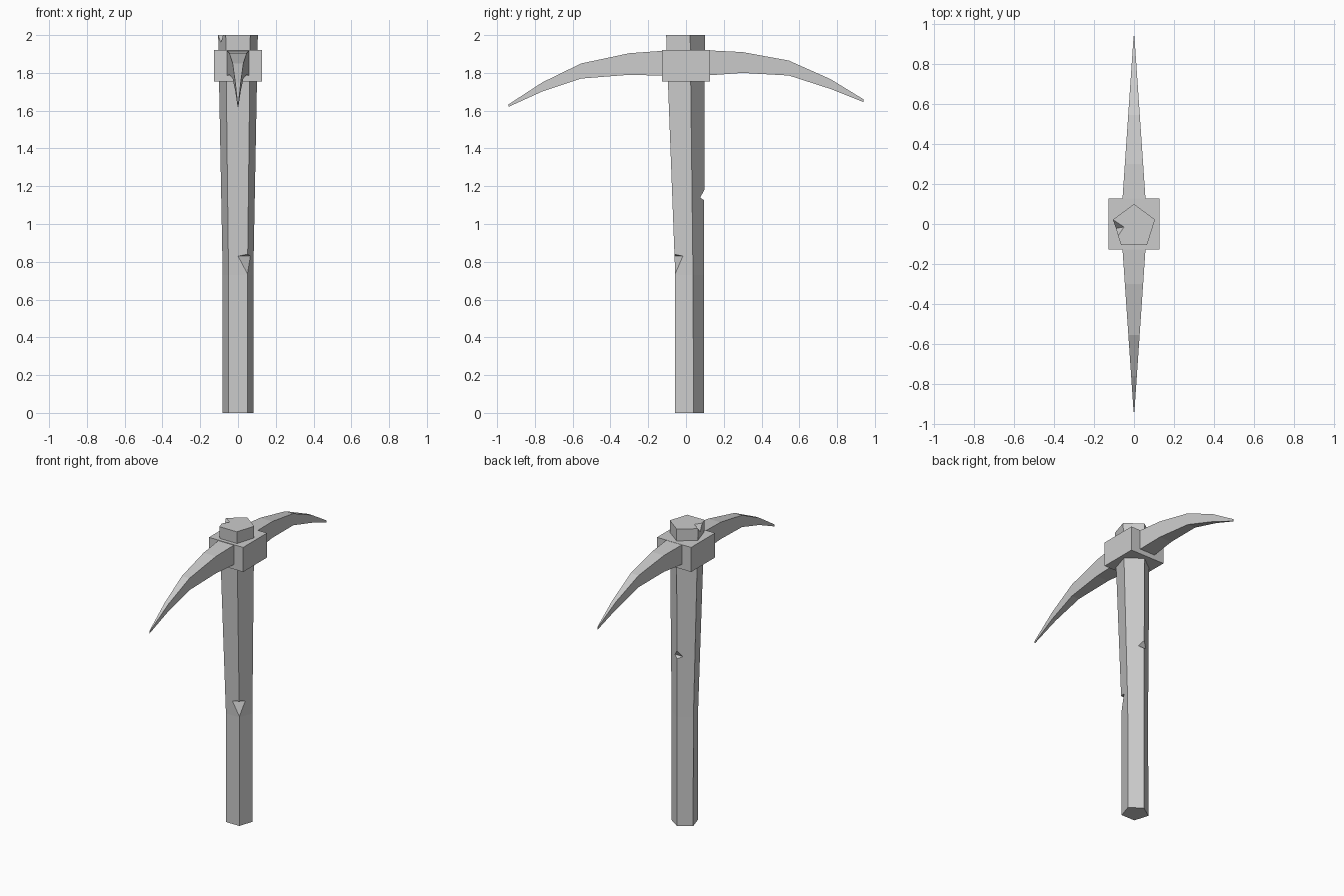
import bpy
import bmesh
from mathutils import Vector

cube = bpy.data.objects.get("Cube")
if cube:
    bpy.data.objects.remove(cube, do_unlink=True)

GREY = (0.6, 0.6, 0.6, 1)
material = bpy.data.materials.new("plain grey")
material.use_nodes = True
material.diffuse_color = GREY
material.node_tree.nodes["Principled BSDF"].inputs["Base Color"].default_value = GREY


def finish(name, bm):
    bmesh.ops.recalc_face_normals(bm, faces=bm.faces)
    mesh = bpy.data.meshes.new(name)
    bm.to_mesh(mesh)
    bm.free()
    mesh.materials.append(material)
    obj = bpy.data.objects.new(name, mesh)
    bpy.context.collection.objects.link(obj)
    return obj


def loft(name, rings):
    """Skin a closed solid through rings of equal point count."""
    bm = bmesh.new()
    loops = [[bm.verts.new(p) for p in ring] for ring in rings]
    for low, high in zip(loops, loops[1:]):
        for i in range(len(low)):
            j = (i + 1) % len(low)
            bm.faces.new((low[i], low[j], high[j], high[i]))
    bm.faces.new(loops[0])
    bm.faces.new(loops[-1])
    return finish(name, bm)


def pentagon(z, ridge, side_x, side_y, front_x, front_y):
    return [(0, ridge, z), (side_x, side_y, z), (front_x, front_y, z),
            (-front_x, front_y, z), (-side_x, side_y, z)]


def notch(target, a, b, c, d):
    """Chip out a wedge whose inner crease runs from a to b."""
    points = [Vector(p) for p in (a, b, c, d)]
    middle = (points[0] + points[1]) / 2
    bm = bmesh.new()
    verts = [bm.verts.new(middle + (p - middle) * 1.5) for p in points]
    bmesh.ops.convex_hull(bm, input=verts)
    cutter = finish("chip_cutter", bm)
    cutter.hide_render = True
    mod = target.modifiers.new("chip", "BOOLEAN")
    mod.operation = "DIFFERENCE"
    mod.solver = "EXACT"
    mod.object = cutter
    bpy.context.view_layer.objects.active = target
    bpy.ops.object.modifier_apply(modifier=mod.name)
    bpy.data.objects.remove(cutter, do_unlink=True)


# Five-sided handle, flaring towards the head
handle = loft("handle", [
    pentagon(0, 0.095, 0.081, 0.04, 0.05, -0.057),
    pentagon(0.73, 0.095, 0.081, 0.037, 0.05, -0.057),
    pentagon(2, 0.1, 0.105, 0.022, 0.065, -0.105),
])
# Worn chips on the front corner, back ridge and top rim
notch(handle, (0, -0.061, 0.83), (0.068, -0.015, 0.83),
      (0.052, -0.058, 0.73), (0.052, -0.061, 0.84))
notch(handle, (-0.027, 0.075, 1.14), (0.027, 0.075, 1.14),
      (0, 0.097, 1.125), (0, 0.097, 1.18))
notch(handle, (-0.05, -0.015, 2), (-0.09, -0.022, 1.96),
      (-0.105, 0.022, 2), (-0.08, -0.06, 2))

# Square collar around the handle
bm = bmesh.new()
bmesh.ops.create_cube(bm, size=1)
bmesh.ops.scale(bm, vec=(0.254, 0.254, 0.165), verts=bm.verts)
bmesh.ops.translate(bm, vec=(0, 0, 1.8375), verts=bm.verts)
finish("head_collar", bm)


def blade(name, direction, stations):
    """Curved spike; each station is (distance, lower z, upper z)."""
    rings = []
    for dist, low, high in stations:
        half = 0.002 + 0.056 * (0.94 - dist) / 0.82
        y = direction * dist
        rings.append([(-half, y, low), (half, y, low),
                      (half, y, high), (-half, y, high)])
    return loft(name, rings)


blade("front_blade", -1, [(0.12, 1.785, 1.917), (0.3, 1.79, 1.904),
      (0.555, 1.77, 1.85), (0.76, 1.702, 1.75), (0.94, 1.62, 1.633)])
blade("back_blade", 1, [(0.12, 1.787, 1.919), (0.3, 1.8, 1.91),
      (0.545, 1.786, 1.865), (0.765, 1.715, 1.767), (0.94, 1.645, 1.66)])
